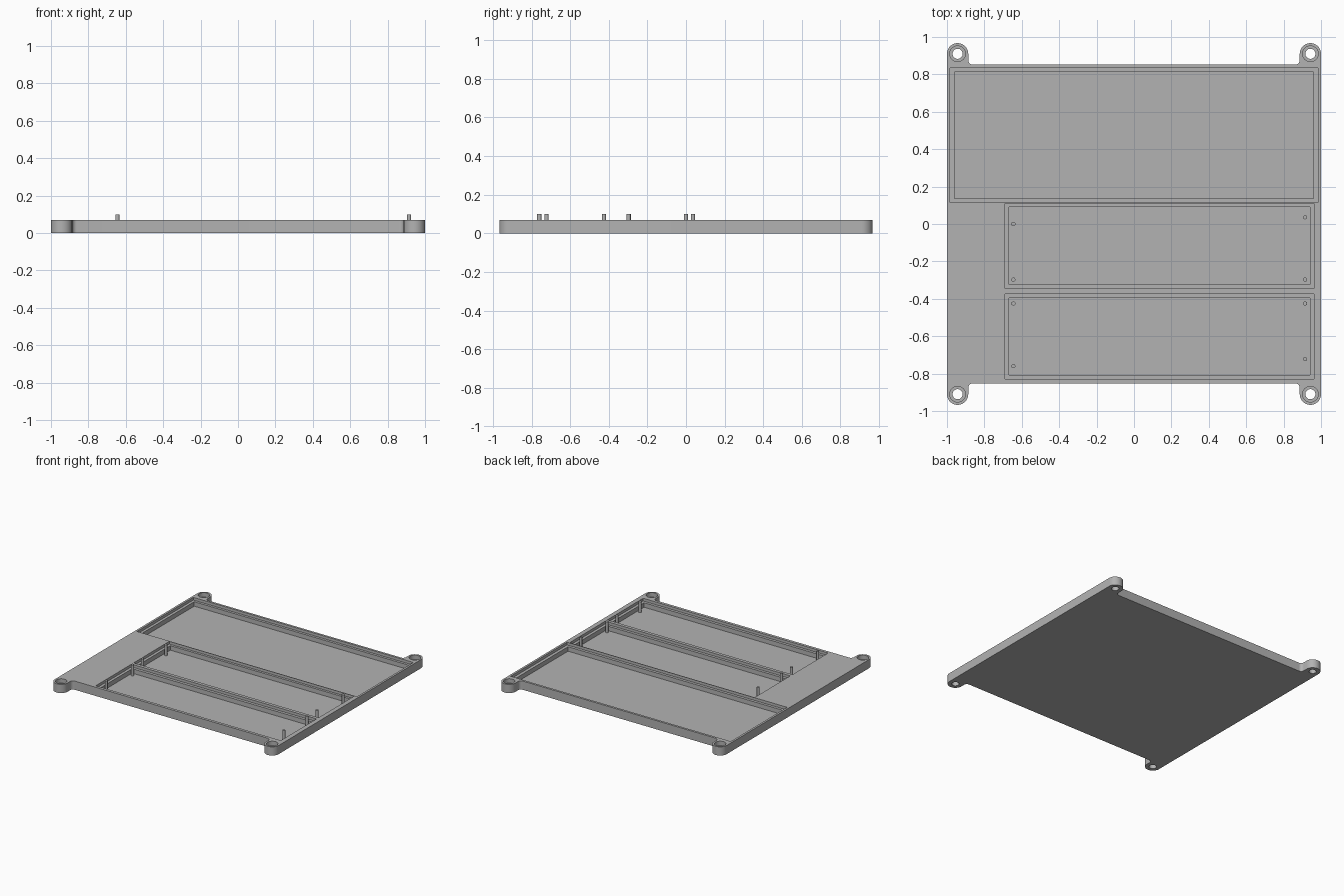
import bpy, bmesh, math

if "Cube" in bpy.data.objects:
    bpy.data.objects.remove(bpy.data.objects["Cube"])

TOP, LEDGE, FLOOR, PIN_TOP = 0.07, 0.048, 0.012, 0.10
EAR_X, EAR_Y, EAR_R = 0.943, 0.91, 0.057
EDGE_Y, FILLET = 0.852, 0.025

grey = bpy.data.materials.new("plastic grey")
grey.diffuse_color = (0.45, 0.45, 0.45, 1)
grey.use_nodes = True
grey.node_tree.nodes["Principled BSDF"].inputs["Base Color"].default_value = grey.diffuse_color


def finish(name, bm):
    bmesh.ops.recalc_face_normals(bm, faces=bm.faces)
    mesh = bpy.data.meshes.new(name)
    bm.to_mesh(mesh)
    bm.free()
    mesh.materials.append(grey)
    obj = bpy.data.objects.new(name, mesh)
    bpy.context.collection.objects.link(obj)
    return obj


def prism(bm, points, z0, z1):
    face = bm.faces.new([bm.verts.new((x, y, z0)) for x, y in points])
    new = bmesh.ops.extrude_face_region(bm, geom=[face])["geom"]
    verts = [v for v in new if isinstance(v, bmesh.types.BMVert)]
    bmesh.ops.translate(bm, verts=verts, vec=(0, 0, z1 - z0))


def circle(cx, cy, r, n=32):
    return [(cx + r * math.cos(math.tau * i / n), cy + r * math.sin(math.tau * i / n))
            for i in range(n)]


def arc(cx, cy, r, a0, a1, n):
    return [(cx + r * math.cos(math.radians(a0 + (a1 - a0) * i / n)),
             cy + r * math.sin(math.radians(a0 + (a1 - a0) * i / n))) for i in range(n + 1)]


def rect(x0, x1, y0, y1):
    return [(x0, y0), (x1, y0), (x1, y1), (x0, y1)]


def cut(target, name, prisms):
    bm = bmesh.new()
    for points, z0, z1 in prisms:
        prism(bm, points, z0, z1)
    cutter = finish(name, bm)
    cutter.hide_render = True
    cutter.hide_viewport = True
    mod = target.modifiers.new(name, "BOOLEAN")
    mod.operation = "DIFFERENCE"
    mod.solver = "EXACT"
    mod.object = cutter


# Base plate outline: one quarter with a rounded ear and fillet, mirrored around
ear = arc(EAR_X, EAR_Y, EAR_R, 0, 180, 20)
ear += arc(EAR_X - EAR_R - FILLET, EDGE_Y + FILLET, FILLET, 0, -90, 8)
mirrored = [(-x, y) for x, y in reversed(ear)]
half = ear + mirrored
outline = half + [(x, -y) for x, y in reversed(half)]
bm = bmesh.new()
prism(bm, outline, 0, TOP)
plate = finish("base_plate", bm)

# Stepped pockets: a wide shallow ledge and a deep recess inside it
ledges = [rect(-0.983, 0.983, 0.114, 0.834),
          rect(-0.69, 0.963, -0.346, 0.109),
          rect(-0.69, 0.963, -0.829, -0.373)]
recesses = [rect(-0.961, 0.959, 0.136, 0.814),
            rect(-0.668, 0.940, -0.324, 0.090),
            rect(-0.668, 0.940, -0.807, -0.396)]
cut(plate, "ledge_cutter", [(r, LEDGE, 0.2) for r in ledges])
cut(plate, "recess_cutter", [(r, FLOOR, 0.2) for r in recesses])

# Counterbored screw holes in the ears
ears = [(sx * EAR_X, sy * EAR_Y) for sx in (-1, 1) for sy in (-1, 1)]
cut(plate, "hole_cutter", [(circle(x, y, 0.027), -0.1, 0.2) for x, y in ears])
cut(plate, "counterbore_cutter", [(circle(x, y, 0.042), 0.035, 0.2) for x, y in ears])

# Locating pins in the two smaller pockets
pins = [(-0.645, 0.0), (-0.645, -0.297), (0.915, 0.036), (0.915, -0.297),
        (-0.645, -0.425), (-0.645, -0.76), (0.915, -0.425), (0.915, -0.722)]
bm = bmesh.new()
for x, y in pins:
    prism(bm, circle(x, y, 0.011, 20), FLOOR - 0.004, PIN_TOP)
pin_obj = finish("locating_pins", bm)

# Smooth the round walls, keep the edges sharp
for obj in (plate, pin_obj):
    bpy.ops.object.select_all(action="DESELECT")
    obj.select_set(True)
    bpy.context.view_layer.objects.active = obj
    for mod in list(obj.modifiers):
        bpy.ops.object.modifier_apply(modifier=mod.name)
    bpy.ops.object.shade_smooth_by_angle(angle=math.radians(30))
